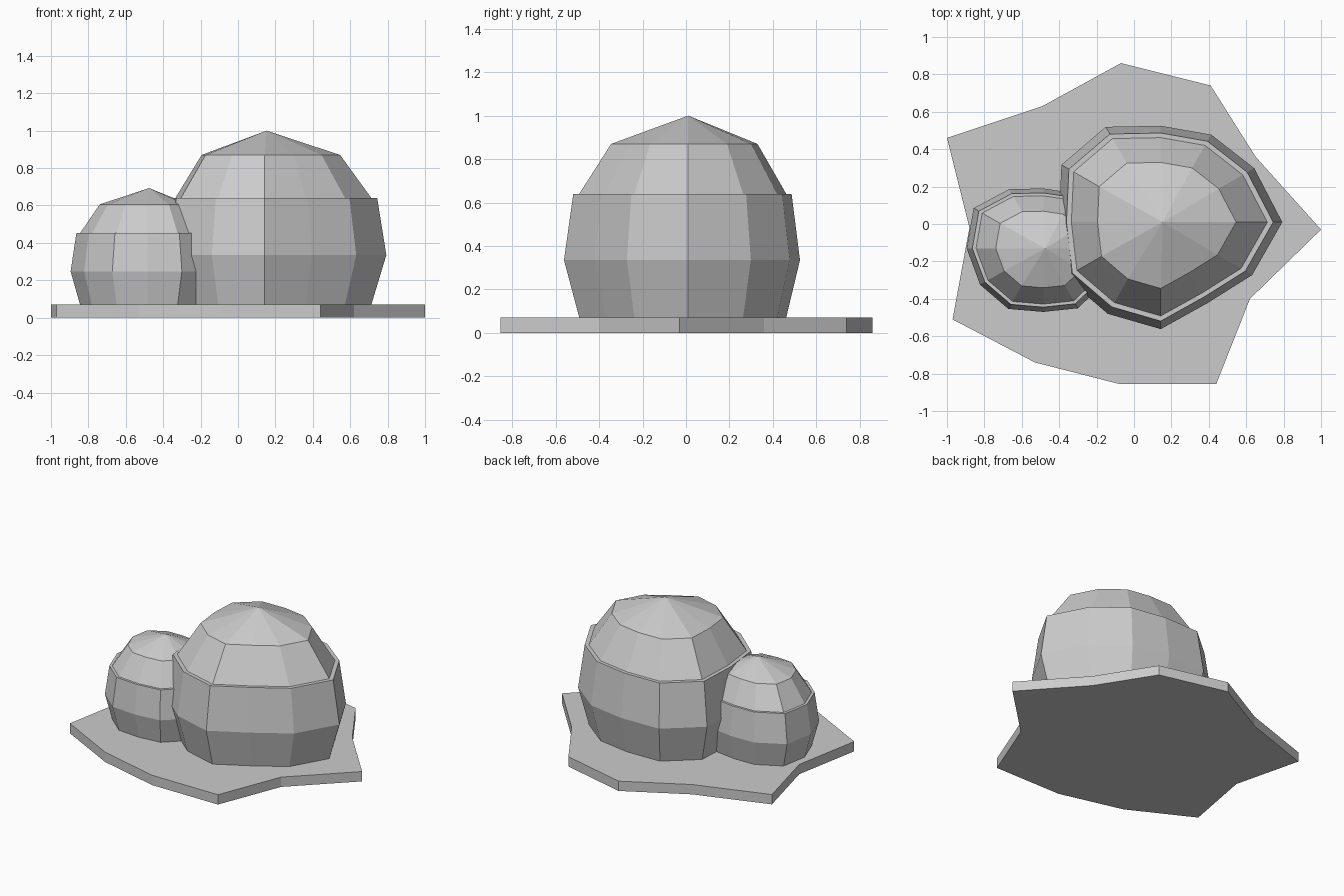
import bpy
import bmesh
from math import cos, sin, radians

cube = bpy.data.objects.get("Cube")
if cube:
    bpy.data.objects.remove(cube, do_unlink=True)

grey = bpy.data.materials.new("stone grey")
grey.use_nodes = True
colour = (0.6, 0.6, 0.6, 1)
grey.diffuse_color = colour
grey.node_tree.nodes["Principled BSDF"].inputs["Base Color"].default_value = colour


def finish(name, bm):
    bmesh.ops.recalc_face_normals(bm, faces=bm.faces)
    mesh = bpy.data.meshes.new(name)
    bm.to_mesh(mesh)
    bm.free()
    mesh.materials.append(grey)
    obj = bpy.data.objects.new(name, mesh)
    bpy.context.collection.objects.link(obj)


def dome(name, centre, radii, size):
    """Irregular twelve-sided dome: tapered wall, ledge and pointed cap."""
    profile = [(0.877, 0), (1, 0.265), (0.925, 0.57), (0.877, 0.57), (0.62, 0.80)]
    x, y = centre
    bm = bmesh.new()
    rings = []
    for scale, height in profile:
        ring = []
        for i, r in enumerate(radii):
            a = radians(30 * i)
            ring.append(bm.verts.new((x + r * scale * cos(a), y + r * scale * sin(a),
                                      slab_top + height * size)))
        rings.append(ring)
    n = len(radii)
    for low, high in zip(rings, rings[1:]):
        for i in range(n):
            j = (i + 1) % n
            bm.faces.new((low[i], low[j], high[j], high[i]))
    # Pointed cap and closed underside
    apex = bm.verts.new((x + 0.01, y, slab_top + 0.93 * size))
    for i in range(n):
        bm.faces.new((rings[-1][i], rings[-1][(i + 1) % n], apex))
    bm.faces.new(rings[0][::-1])
    finish(name, bm)


# Irregular ground slab
slab_top = 0.07
outline = [(-1, 0.46), (-0.88, -0.02), (-0.97, -0.51), (-0.53, -0.74),
           (-0.08, -0.855), (0.44, -0.855), (0.62, -0.4), (1, -0.03),
           (0.65, 0.36), (0.41, 0.74), (-0.07, 0.86), (-0.49, 0.63)]
bm = bmesh.new()
base = bm.faces.new([bm.verts.new((x, y, 0)) for x, y in outline])
top = bmesh.ops.extrude_face_region(bm, geom=[base], use_keep_orig=True)
bmesh.ops.translate(bm, vec=(0, 0, slab_top),
                    verts=[v for v in top["geom"] if isinstance(v, bmesh.types.BMVert)])
finish("ground_slab", bm)

# Two overlapping domes
dome("large_dome", (0.143, 0.01),
     [0.65, 0.577, 0.54, 0.515, 0.588, 0.613, 0.545, 0.59, 0.566, 0.572, 0.5, 0.565], 1.0)
dome("small_dome", (-0.485, -0.13),
     [0.36, 0.36, 0.34, 0.32, 0.365, 0.43, 0.41, 0.39, 0.374, 0.34, 0.37, 0.375], 0.67)
